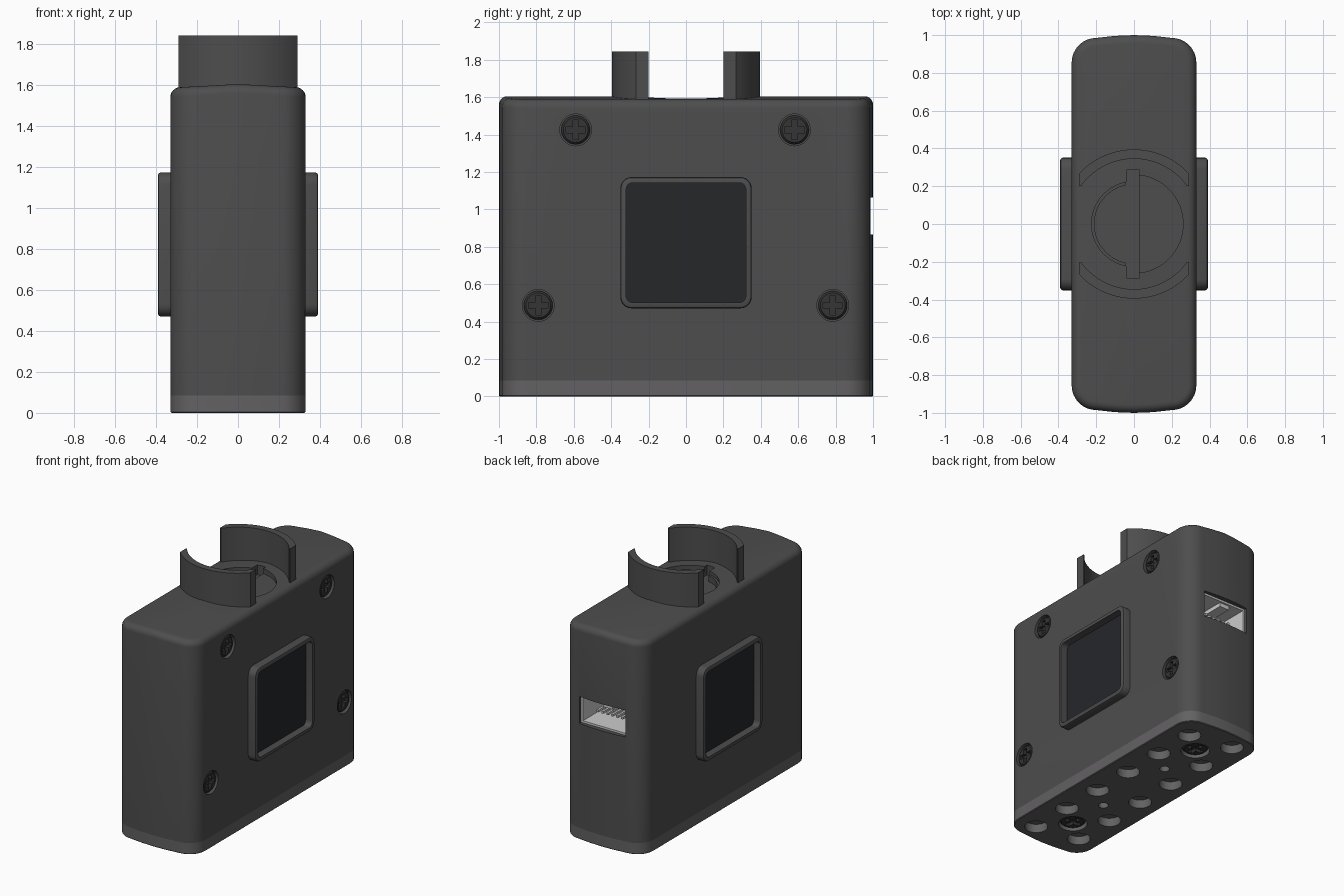
import bpy, bmesh
from math import sin, cos, pi, radians, sqrt
from mathutils import Matrix, Vector

if "Cube" in bpy.data.objects:
    bpy.data.objects.remove(bpy.data.objects["Cube"])


def material(name, rgb):
    m = bpy.data.materials.new(name)
    m.diffuse_color = (*rgb, 1)
    m.use_nodes = True
    m.node_tree.nodes["Principled BSDF"].inputs["Base Color"].default_value = m.diffuse_color
    return m


SHELL = material("dark_plastic", (0.075, 0.075, 0.077))
BASE = material("base_grey", (0.125, 0.12, 0.125))
GLASS = material("dark_glass", (0.018, 0.02, 0.023))
SCREW = material("black_screw", (0.035, 0.035, 0.036))
PORT = material("light_connector", (0.72, 0.72, 0.72))

# local (u, v, w) -> world orientations
UP = Matrix.Identity(4)
DOWN = Matrix.Rotation(pi, 4, 'X')
RIGHT = Matrix(((0, 0, 1, 0), (1, 0, 0, 0), (0, 1, 0, 0), (0, 0, 0, 1)))
LEFT = Matrix.Rotation(pi, 4, 'Z') @ RIGHT


def loft(name, rings, mat, orient=UP, split=False):
    """Skin a list of equal-length point rings and cap both ends."""
    bm = bmesh.new()
    rows = [[bm.verts.new(orient @ Vector(p)) for p in r] for r in rings]
    n = len(rows[0])
    for a, b in zip(rows, rows[1:]):
        for i in range(n):
            bm.faces.new((a[i], a[(i + 1) % n], b[(i + 1) % n], b[i]))
    bm.faces.new(rows[0][::-1])
    bm.faces.new(rows[-1])
    if split:
        bmesh.ops.bisect_plane(bm, geom=bm.verts[:] + bm.edges[:] + bm.faces[:],
                               plane_co=(0, 0, 0), plane_no=(1, 0, 0))
        for v in bm.verts:
            if v.co.z > 1.5:
                v.co.z -= 0.018 * abs(v.co.x) / 0.33
    bmesh.ops.recalc_face_normals(bm, faces=bm.faces[:])
    me = bpy.data.meshes.new(name)
    bm.to_mesh(me)
    bm.free()
    me.materials.append(mat)
    ob = bpy.data.objects.new(name, me)
    bpy.context.collection.objects.link(ob)
    return ob


def prism(name, pts, w0, w1, mat=SHELL, orient=UP):
    return loft(name, [[(u, v, w) for u, v in pts] for w in (w0, w1)], mat, orient)


def box(name, x0, x1, y0, y1, z0, z1, mat=SHELL):
    return prism(name, [(x0, y0), (x1, y0), (x1, y1), (x0, y1)], z0, z1, mat)


def arc(cx, cy, r, a0=0, a1=360, n=32):
    m = n if abs(a1 - a0) == 360 else n - 1
    return [(cx + r * cos(radians(a0 + (a1 - a0) * i / m)),
             cy + r * sin(radians(a0 + (a1 - a0) * i / m))) for i in range(n)]


def rounded(cx, cy, h, r):
    k = h - r
    return [p for sx, sy, a in ((1, 1, 0), (-1, 1, 90), (-1, -1, 180), (1, -1, 270))
            for p in arc(cx + sx * k, cy + sy * k, r, a, a + 90, 7)]


def activate(ob):
    bpy.ops.object.select_all(action='DESELECT')
    ob.select_set(True)
    bpy.context.view_layer.objects.active = ob


def cut(ob, cutters):
    for c in cutters:
        activate(ob)
        m = ob.modifiers.new("cut", 'BOOLEAN')
        m.operation, m.solver, m.object = 'DIFFERENCE', 'EXACT', c
        bpy.ops.object.modifier_apply(modifier=m.name)
        bpy.data.objects.remove(c)


def outline(inset, z):
    """Plan of the case: rounded corners, gently bulging ends."""
    q = arc(0.20, 0.855, 0.13 - inset, 0, 90, 9) + [(0.1, 0.996 - inset)]
    mid = [(0, 1.0 - inset)]
    half = q + mid + [(-x, y) for x, y in q[::-1]]
    return [(x, y, z) for x, y in half] + [(-x, -y, z) for x, y in half]


# main case with rounded, slightly ridged top
R, TOP = 0.045, 1.605
rings = [outline(0, 0.085)]
rings += [outline(R * (1 - cos(a)), TOP - R + R * sin(a))
          for a in [i * pi / 12 for i in range(7)]]
case = loft("case", rings, SHELL, split=True)

# base plate
base = loft("base_plate", [outline(0.005, 0), outline(0, 0.005), outline(0, 0.085)], BASE)

# recesses in the case: socket in the top, port in the back end
socket = (arc(0, 0, 0.26, -84, 84, 28) + [(0.028, 0.285), (-0.039, 0.285)]
          + arc(0, 0, 0.225, 100, 260, 28) + [(-0.039, -0.285), (0.028, -0.285)])
side_screws = [(-0.59, 1.425), (0.58, 1.425), (-0.79, 0.487), (0.785, 0.487)]
cutters = [prism("c", socket, 1.53, 1.8),
           box("c", -0.19, 0.19, 0.72, 1.1, 0.865, 1.065)]
cutters += [prism("c", arc(u, v, 0.085), 0.29, 0.4, SHELL, RIGHT) for u, v in side_screws]
cut(case, cutters)

# stud holes, pin holes and screw recesses under the base
cutters = []
for i in range(6):
    y = -0.825 + 0.33 * i
    cutters += [prism("c", arc(s * 0.167, y - s * 0.03, 0.08), -0.1, 0.065) for s in (-1, 1)]
cutters += [prism("c", arc(0, y, 0.035, n=20), -0.1, 0.06) for y in (-0.33, 0.33)]
cutters += [prism("c", arc(0, y, 0.1), -0.1, 0.045) for y in (-0.66, 0.66)]
cut(base, cutters)


# cross-head screws
def screw(name, u, v, w, r, orient):
    head = loft(name, [[(*p, w - 0.04) for p in arc(u, v, r)],
                       [(*p, w - 0.012) for p in arc(u, v, r)],
                       [(*p, w) for p in arc(u, v, r * 0.86)]], SCREW, orient)
    a, b = r * 0.68, r * 0.2
    plus = [(a, -b), (a, b), (b, b), (b, a), (-b, a), (-b, b),
            (-a, b), (-a, -b), (-b, -b), (-b, -a), (b, -a), (b, -b)]
    cut(head, [prism("c", [(u + p, v + q) for p, q in plus], w - 0.025, w + 0.05,
                     SCREW, orient)])


for i, (u, v) in enumerate(side_screws):
    screw(f"side_screw_{i + 1}", u, v, 0.322, 0.077, RIGHT)
for i, y in enumerate((-0.66, 0.66)):
    screw(f"base_screw_{i + 1}", 0, y, -0.012, 0.09, DOWN)

# raised window frames and glass on both sides
for side, orient in (("right", RIGHT), ("left", LEFT)):
    cz = 0.822
    frame = loft(f"{side}_window_frame",
                 [[(*p, w) for p in rounded(0, cz, h, r)] for w, h, r in
                  ((0.31, 0.351, 0.06), (0.378, 0.351, 0.06),
                   (0.387, 0.347, 0.056), (0.391, 0.339, 0.048))], SHELL, orient)
    cut(frame, [prism("c", rounded(0, cz, 0.32, 0.035), 0.2, 0.5, SHELL, orient)])
    prism(f"{side}_window_glass", rounded(0, cz, 0.322, 0.035), 0.315, 0.336, GLASS, orient)

# curved walls around the top socket
RO, RI, XC, YC = 0.395, 0.345, 0.29, 0.2
ao = math_a = 90 - 47.24
xi = sqrt(RI ** 2 - YC ** 2)
ai = 35.43
for s, name in ((1, "back_collar_wall"), (-1, "front_collar_wall")):
    pts = (arc(0, 0, RO, ao, 180 - ao, 28) + [(-XC, YC)]
           + arc(0, 0, RI, 180 - ai, ai, 28) + [(XC, YC)])
    prism(name, [(x, s * y) for x, y in pts], 1.56, 1.843)

# stepped floor and inner lip in the socket
prism("socket_step", arc(0, 0, 0.262, -84, 84, 28), 1.52, 1.565)
prism("socket_lip", arc(0, 0, 0.23, 102, 258, 28) + arc(0, 0, 0.21, 258, 102, 28), 1.52, 1.575)

# light connector lining in the back port
box("port_floor", -0.19, 0.19, 0.72, 0.965, 0.865, 0.88, PORT)
box("port_ceiling", -0.19, 0.19, 0.72, 0.965, 1.05, 1.065, PORT)
box("port_back", -0.19, 0.19, 0.72, 0.74, 0.865, 1.065, PORT)
for s, name in ((-1, "port_left_wall"), (1, "port_right_wall")):
    box(name, *sorted((s * 0.175, s * 0.19)), 0.72, 0.965, 0.865, 1.065, PORT)
box("port_key", -0.06, 0.02, 0.74, 0.95, 1.02, 1.05, PORT)
for i in range(6):
    x = -0.1 + 0.04 * i
    box(f"port_pin_{i + 1}", x - 0.008, x + 0.008, 0.74, 0.9, 0.94, 0.956, PORT)

# smooth shading with crisp edges
bpy.ops.object.select_all(action='SELECT')
bpy.context.view_layer.objects.active = case
bpy.ops.object.shade_smooth_by_angle(angle=radians(30))
